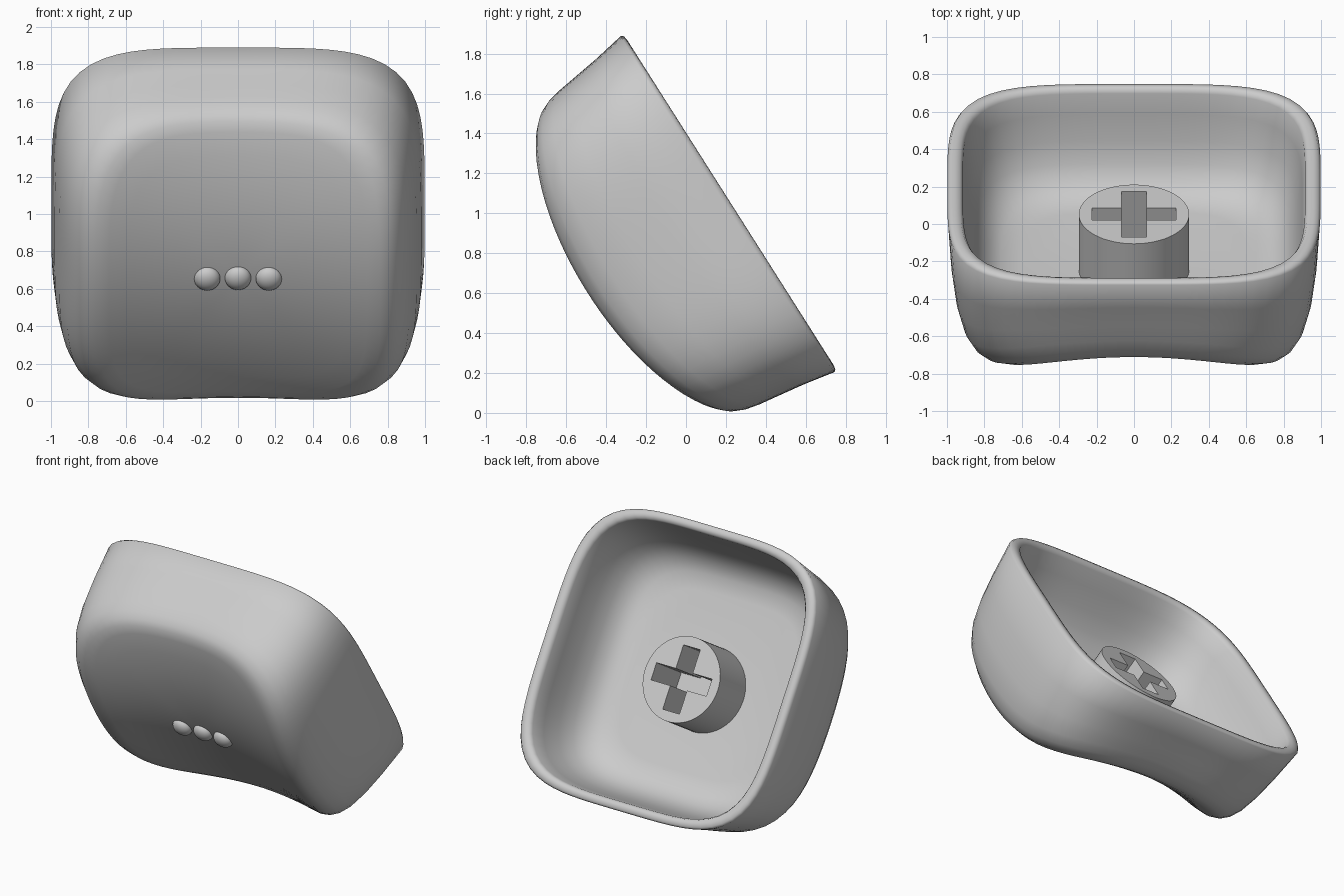
import bpy, bmesh, math
from mathutils import Matrix, Vector

cube = bpy.data.objects.get("Cube")
if cube:
    bpy.data.objects.remove(cube)

grey = bpy.data.materials.new("plain_grey")
grey.use_nodes = True
color = (0.6, 0.6, 0.6, 1)
grey.diffuse_color = color
grey.node_tree.nodes["Principled BSDF"].inputs["Base Color"].default_value = color

# Cap frame: x across, y up along the open rim, z into the cap from the rim
up = Vector((0, -0.536, 0.844)).normalized()
depth = Vector((1, 0, 0)).cross(up)
TILT = Matrix.Translation((0, 0.222, 1.055)) @ Matrix(
    ((1, 0, 0), up, depth)).transposed().to_4x4()


def smooth(obj, angle):
    bpy.ops.object.select_all(action="DESELECT")
    obj.select_set(True)
    bpy.context.view_layer.objects.active = obj
    bpy.ops.object.shade_smooth_by_angle(angle=math.radians(angle))


def make(name, bm):
    bmesh.ops.recalc_face_normals(bm, faces=bm.faces)
    mesh = bpy.data.meshes.new(name)
    bm.to_mesh(mesh)
    bm.free()
    obj = bpy.data.objects.new(name, mesh)
    bpy.context.collection.objects.link(obj)
    obj.matrix_world = TILT
    mesh.materials.append(grey)
    return obj


def outline(sx, sy, power=4.2, count=96):
    """Rounded square ring."""
    points = []
    for i in range(count):
        c, s = math.cos(math.tau * i / count), math.sin(math.tau * i / count)
        r = 1 / (abs(c) ** power + abs(s) ** power) ** (1 / power)
        points.append((sx * r * c, sy * r * s))
    return points


def dish(x, y):
    """Depth of the face: hollow across, domed lengthwise."""
    return 0.74 + 0.2 * x * x - 0.24 * y * y


def loft(bm, rings):
    loops = [[bm.verts.new(p) for p in ring] for ring in rings]
    for a, b in zip(loops, loops[1:]):
        for i in range(len(a)):
            j = (i + 1) % len(a)
            bm.faces.new((a[i], a[j], b[j], b[i]))
    return loops


# Hollow shell: inner floor, inner wall and rounded rim as (half width, half height, depth)
inner = [(0.6, 0.6, 0.57), (0.71, 0.71, 0.555), (0.785, 0.79, 0.5), (0.835, 0.845, 0.42),
         (0.875, 0.885, 0.3), (0.9, 0.915, 0.15), (0.915, 0.933, 0.03),
         (0.93, 0.943, 0.005), (0.96, 0.965, 0), (0.985, 0.988, 0.004)]
# Outer wall and dished face as (half width, half height, fraction of dish depth)
outer = [(0.998, 0.998, 0.03), (0.98, 0.967, 0.35), (0.955, 0.949, 0.58),
         (0.915, 0.934, 0.77), (0.87, 0.92, 0.88), (0.82, 0.9, 0.95),
         (0.76, 0.872, 0.99), (0.69, 0.82, 1)]
outer += [(0.69 * k, 0.82 * k, 1) for k in (0.85, 0.68, 0.5, 0.3, 0.1)]
rings = [[(x, y, w) for x, y in outline(sx, sy)] for sx, sy, w in inner]
rings += [[(x, y, f * dish(x, y)) for x, y in outline(sx, sy)] for sx, sy, f in outer]
bm = bmesh.new()
loops = loft(bm, rings)
bm.faces.new(loops[0])
bm.faces.new(loops[-1])
smooth(make("cap_shell", bm), 60)


def prism(points, z0, z1):
    bm = bmesh.new()
    loops = loft(bm, [[(x, y, z) for x, y in points] for z in (z0, z1)])
    for loop in loops:
        bm.faces.new(loop)
    return bm


# Round stem with a cross-shaped socket
STEM_Y, TOP = -0.03, 0.22
circle = [(x, y + STEM_Y) for x, y in outline(0.295, 0.295, 2, 64)]
stem = make("stem", prism(circle, TOP, 0.6))
a, b, arm = 0.068, 0.06, 0.225
quarter = [(arm, b), (a, b), (a, arm)]
cross = (quarter + [(-x, y) for x, y in reversed(quarter)]
         + [(-x, -y) for x, y in quarter] + [(x, -y) for x, y in reversed(quarter)])
cutter = make("socket_cutter", prism([(x, y + STEM_Y) for x, y in cross], TOP - 0.1, 0.56))
cutter.hide_render = True
cut = stem.modifiers.new("socket", "BOOLEAN")
cut.operation, cut.object, cut.solver = "DIFFERENCE", cutter, "EXACT"
bpy.context.view_layer.objects.active = stem
bpy.ops.object.modifier_apply(modifier=cut.name)
bpy.data.objects.remove(cutter)
smooth(stem, 30)

# Three raised dots on the face
for name, x in (("right_dot", -0.165), ("middle_dot", 0), ("left_dot", 0.165)):
    bm = bmesh.new()
    bmesh.ops.create_uvsphere(bm, u_segments=32, v_segments=16, radius=0.07)
    bmesh.ops.scale(bm, verts=bm.verts, vec=(1, 1, 0.7))
    bmesh.ops.translate(bm, verts=bm.verts, vec=(x, 0, dish(x, 0)))
    smooth(make(name, bm), 40)
